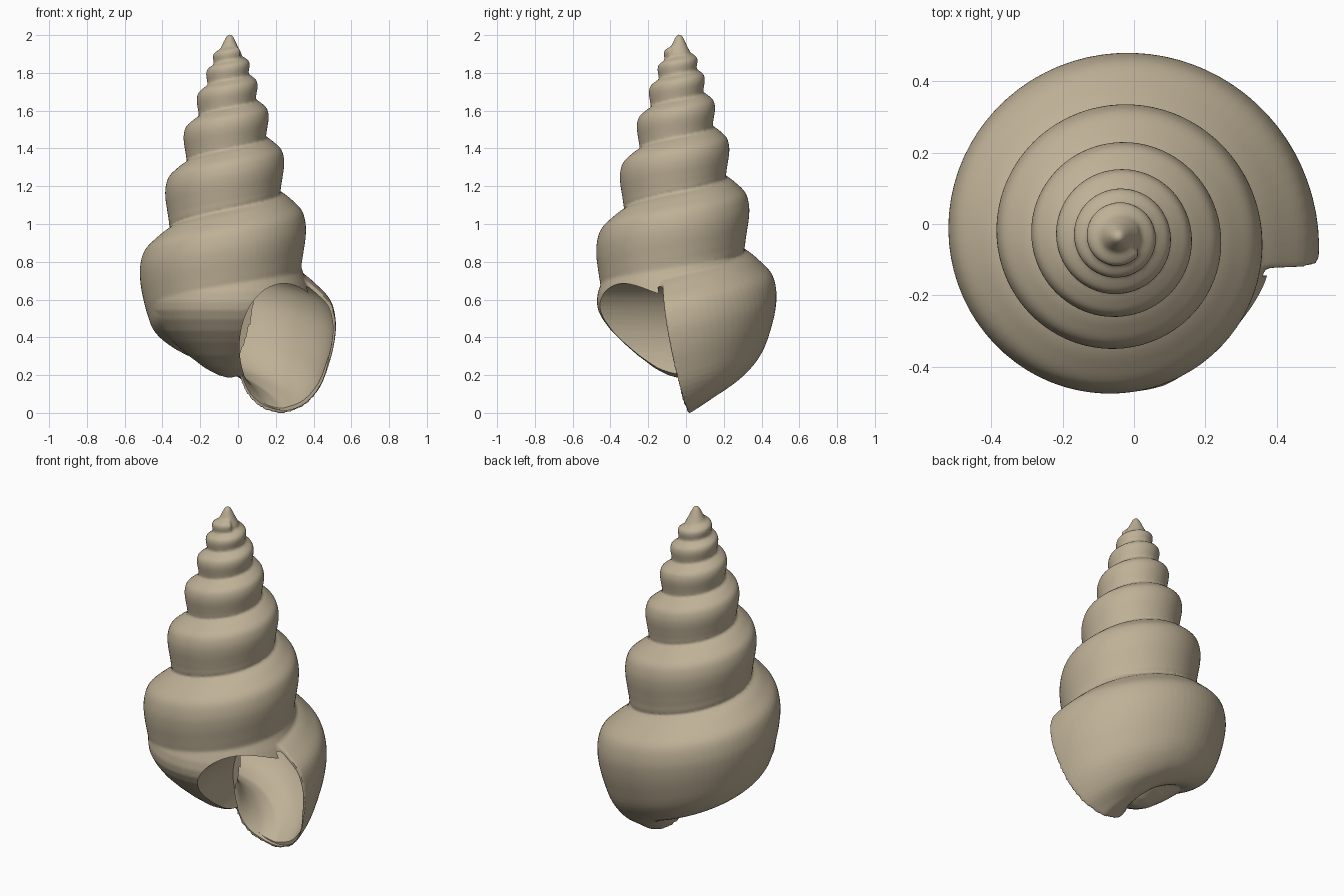
import bpy, bmesh, math
from mathutils import Vector

if "Cube" in bpy.data.objects:
    bpy.data.objects.remove(bpy.data.objects["Cube"])

AX, AY, APEX = -0.044, -0.036, 2.08      # coiling axis and height of the ideal spiral apex
TAU = math.tau

# whorl cross-section (radius from axis, height): at the lip, and fuller further up the spire
LIP = [(.30, .76), (.40, .71), (.47, .655), (.54, .58), (.564, .48), (.557, .38),
       (.53, .27), (.48, .14), (.40, .045), (.31, .005), (.26, 0), (.18, .025),
       (.10, .09), (.05, .2), (.02, .4), (.08, .6), (.18, .73)]
SPIRE = [(.30, .76), (.40, .71), (.47, .655), (.54, .58), (.567, .48), (.567, .38),
         (.552, .27), (.54, .19), (.52, .09), (.42, .0), (.30, 0), (.18, .025),
         (.10, .09), (.05, .2), (.02, .4), (.08, .6), (.18, .73)]


def smooth_loop(pts, n=4):
    """Closed Catmull-Rom curve through the points."""
    out = []
    m = len(pts)
    for i in range(m):
        a, b, c, d = (Vector(pts[(i + k) % m]) for k in (-1, 0, 1, 2))
        for j in range(n):
            t = j / n
            out.append(0.5 * (2 * b + (c - a) * t + (2 * a - 5 * b + 4 * c - d) * t * t
                              + (3 * b - a - 3 * c + d) * t ** 3))
    return out


def lip_y(z):
    """Slanted, slightly curved edge of the outer lip."""
    return 0.02 - 0.30 * z + 0.155 * z * z


def spiral_point(r, z, t):
    """Section point carried t turns back from the lip."""
    w = max(0.0, min(1.0, 1 - t / 0.25))
    s = max(-0.6, min(0.6, (lip_y(z) - AY) / max(r, 0.2)))
    ang = math.asin(s) * w + math.radians(-10) * (1 - w) + TAU * t
    rr = r * 0.715 ** t
    return (AX + rr * math.cos(ang), AY + rr * math.sin(ang), APEX - (APEX - z) * 0.68 ** t)


def skin(bm, rings):
    """Closed skin over a list of equal rings, capped at both ends."""
    vs = [[bm.verts.new(p) for p in ring] for ring in rings]
    n = len(vs[0])
    for a, b in zip(vs, vs[1:]):
        for i in range(n):
            bm.faces.new((a[i], a[(i + 1) % n], b[(i + 1) % n], b[i]))
    caps = [bm.faces.new(vs[0]), bm.faces.new(vs[-1])]
    bmesh.ops.triangulate(bm, faces=caps)


def sweep(bm, first, last, t0, t1, steps):
    """Coil a section that blends from first to last behind the lip."""
    rings = []
    for i in range(steps + 1):
        t = t0 + (t1 - t0) * i / steps
        w = max(0.0, min(1.0, (t - 0.2) / 0.5))
        rings.append([spiral_point(*p.lerp(q, w), t) for p, q in zip(first, last)])
    skin(bm, rings)


def lathe(bm, profile, n=64):
    skin(bm, [[(AX + r * math.cos(TAU * i / n), AY + r * math.sin(TAU * i / n), z)
               for i in range(n)] for r, z in profile])


def to_object(bm, name):
    bmesh.ops.recalc_face_normals(bm, faces=bm.faces[:])
    me = bpy.data.meshes.new(name)
    bm.to_mesh(me)
    bm.free()
    ob = bpy.data.objects.new(name, me)
    bpy.context.collection.objects.link(ob)
    return ob


lip, spire = smooth_loop(LIP), smooth_loop(SPIRE)

# shell: coiled whorls, filled base and pointed tip
bm = bmesh.new()
sweep(bm, lip, spire, -0.005, 5.92, 440)
lathe(bm, [(.004, .185), (.06, .2), (.13, .237), (.22, .305), (.30, .375), (.36, .435), (.405, .495),
           (.43, .545), (.437, .59), (.43, .64), (.412, .69), (.39, .74), (.37, .8), (.3, .88), (.1, .9)])
lathe(bm, [(.06, 1.85), (.062, 1.905), (.046, 1.935), (.032, 1.965), (.02, 1.99), (.012, 2.001), (.004, 2.006)], 32)
shell = to_object(bm, "spiral_shell")

# cutter: hollow inside of the last whorl
bm = bmesh.new()
c = Vector((.29, .36))
inner = [c + (p - c) * 0.945 for p in lip]
sweep(bm, inner, inner, -0.014, 0.36, 50)
hollow = to_object(bm, "hollow_cutter")

# cutter: oval mouth running in from the front
bm = bmesh.new()
oval = [(.245 + .237 * math.cos(TAU * i / 72), .35 + .335 * math.sin(TAU * i / 72)) for i in range(72)]
skin(bm, [[(x, -1, z) for x, z in oval], [(x, lip_y(z) + .012, z) for x, z in oval]])
mouth = to_object(bm, "mouth_cutter")

# fuse the parts, then carve the opening
bpy.context.view_layer.objects.active = shell
shell.select_set(True)
m = shell.modifiers.new("fuse", 'REMESH')
m.mode = 'VOXEL'
m.voxel_size = 0.0085
m = shell.modifiers.new("soften", 'SMOOTH')
m.factor = 0.5
m.iterations = 4
for cutter in (mouth, hollow):
    m = shell.modifiers.new("cut", 'BOOLEAN')
    m.operation = 'DIFFERENCE'
    m.solver = 'EXACT'
    m.object = cutter
for m in list(shell.modifiers):
    bpy.ops.object.modifier_apply(modifier=m.name)
for cutter in (mouth, hollow):
    bpy.data.objects.remove(cutter)
bpy.ops.object.shade_smooth_by_angle(angle=math.radians(45))

# shell colour
mat = bpy.data.materials.new("shell_tan")
mat.diffuse_color = (0.52, 0.44, 0.31, 1)
mat.use_nodes = True
mat.node_tree.nodes["Principled BSDF"].inputs["Base Color"].default_value = mat.diffuse_color
shell.data.materials.clear()
shell.data.materials.append(mat)
